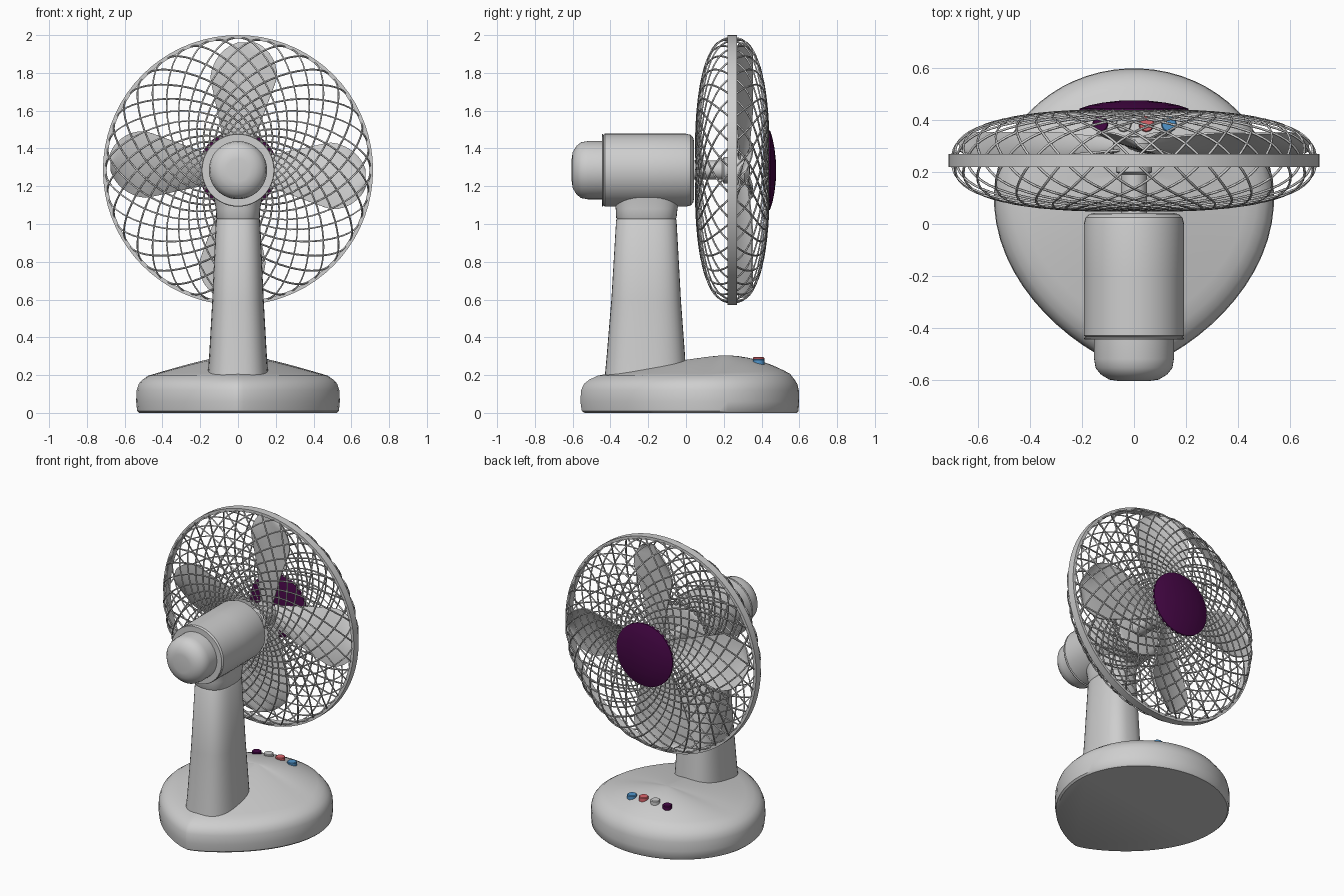
import bpy, bmesh, math
from math import sin, cos, pi
from mathutils import Matrix, Vector

if "Cube" in bpy.data.objects:
    bpy.data.objects.remove(bpy.data.objects["Cube"])

AXIS_Z = 1.285      # height of the motor axis
GUARD_Y = 0.245     # middle plane of the guard


def material(name, r, g, b):
    m = bpy.data.materials.new(name)
    m.use_nodes = True
    m.diffuse_color = (r, g, b, 1)
    m.node_tree.nodes["Principled BSDF"].inputs["Base Color"].default_value = (r, g, b, 1)
    return m


GREY = material("light grey plastic", 0.62, 0.62, 0.62)
PURPLE = material("dark purple", 0.06, 0.002, 0.06)
RED = material("coral red", 0.72, 0.13, 0.15)
BLUE = material("sky blue", 0.08, 0.30, 0.60)


def finish(bm, name, mat, angle=35):
    bmesh.ops.recalc_face_normals(bm, faces=bm.faces)
    mesh = bpy.data.meshes.new(name)
    bm.to_mesh(mesh)
    bm.free()
    mesh.materials.append(mat)
    ob = bpy.data.objects.new(name, mesh)
    bpy.context.collection.objects.link(ob)
    bpy.ops.object.select_all(action='DESELECT')
    ob.select_set(True)
    bpy.context.view_layer.objects.active = ob
    bpy.ops.object.shade_smooth_by_angle(angle=math.radians(angle))
    return ob


def loft(name, rings, mat, closed=False, angle=35):
    """Skin a list of equal-length point rings; cap the ends unless closed."""
    bm = bmesh.new()
    loops = [[bm.verts.new(p) for p in ring] for ring in rings]
    n = len(loops[0])
    pairs = list(zip(loops, loops[1:])) + ([(loops[-1], loops[0])] if closed else [])
    for a, b in pairs:
        for i in range(n):
            j = (i + 1) % n
            bm.faces.new((a[i], a[j], b[j], b[i]))
    if not closed:
        bm.faces.new(loops[0])
        bm.faces.new(loops[-1])
    return finish(bm, name, mat, angle)


def lathe(name, profile, mat, sides=48, closed=False):
    """Turn (y, radius) points around the motor axis."""
    rings = [[(r * cos(2 * pi * i / sides), y, AXIS_Z + r * sin(2 * pi * i / sides))
              for i in range(sides)] for y, r in profile]
    return loft(name, rings, mat, closed)


# Base: egg-shaped outline shrunk inwards while rising to a soft hump
def outline(a):
    c, s = cos(a), sin(a)
    if s >= 0:
        return 0.54 * c, 0.1 + 0.5 * s
    return math.copysign(0.54 * abs(c) ** 1.5, c), 0.1 + 0.66 * s


def base_ring(scale, z=None):
    ring = []
    for i in range(64):
        a = 2 * pi * (i + 0.5) / 64
        x, y = outline(a)
        power = 1.25 + 0.75 * max(0, sin(a))
        h = 0.178 + 0.127 * (1 - scale ** power) if z is None else z
        ring.append((x * scale, 0.2 + (y - 0.2) * scale, h))
    return ring


rings = [base_ring(s, z) for s, z in ((0.97, 0), (0.99, 0.01), (1, 0.06), (0.995, 0.12), (0.975, 0.153), (0.94, 0.175))]
rings += [base_ring(s) for s in (0.88, 0.8, 0.7, 0.6, 0.5, 0.4, 0.3, 0.2, 0.1, 0.03)]
loft("base", rings, GREY, angle=40)


# Column and neck: rounded oblong sections
def oblong(z, half_x, y0, y1, n=40):
    ring = []
    for i in range(n):
        c, s = cos(2 * pi * i / n), sin(2 * pi * i / n)
        ring.append((half_x * math.copysign(abs(c) ** 0.75, c),
                     (y0 + y1) / 2 + (y1 - y0) / 2 * math.copysign(abs(s) ** 0.75, s), z))
    return ring


loft("column", [oblong(0.14, 0.165, -0.435, 0.005), oblong(0.3, 0.153, -0.42, -0.005),
                oblong(0.6, 0.136, -0.395, -0.027), oblong(1.02, 0.117, -0.37, -0.05),
                oblong(1.028, 0.112, -0.365, -0.055)], GREY)
loft("neck", [oblong(1.026, 0.112, -0.365, -0.055), oblong(1.034, 0.117, -0.37, -0.05),
              oblong(1.08, 0.118, -0.372, -0.045), oblong(1.15, 0.13, -0.385, -0.03)], GREY)

# Motor housing, rear cap, shaft and hub
lathe("motor_housing", [(-0.436, 0.185), (-0.43, 0.193), (-0.2, 0.193), (0.0, 0.193), (0.025, 0.187),
                        (0.038, 0.172), (0.043, 0.15)], GREY)
lathe("rear_cap", [(-0.605, 0.06), (-0.6, 0.095), (-0.58, 0.128), (-0.555, 0.148), (-0.52, 0.154),
                   (-0.43, 0.154)], GREY)
lathe("rear_seam", [(-0.446, 0.19), (-0.44, 0.193), (-0.436, 0.185)], GREY)
lathe("shaft", [(0.03, 0.05), (0.19, 0.05), (0.2, 0.07), (0.225, 0.07), (0.23, 0.08),
                (0.31, 0.08), (0.335, 0.055), (0.34, 0.02)], GREY, 32)

# Four blades: rounded paddles, slightly pitched and cupped
for k in range(4):
    bm = bmesh.new()
    rows, cols = 18, 10
    grid = []
    for i in range(rows + 1):
        t = i / rows
        r = 0.05 + 0.625 * sin(t * pi / 2)
        f = (r - 0.05) / 0.625
        width = (0.055 + 0.125 * min(1, f / 0.72) ** 1.1) * max(0.05, 1 - max(0, (f - 0.6) / 0.4) ** 2.6) ** 0.5
        shift = 0.045 * f
        row = []
        for j in range(cols + 1):
            u = 2 * j / cols - 1
            x = shift + width * u
            y = 0.29 - 0.045 * u * min(1, width / 0.12) + 0.02 * u * u
            row.append(bm.verts.new((x, y, r)))
        grid.append(row)
    for a, b in zip(grid, grid[1:]):
        for j in range(cols):
            bm.faces.new((a[j], a[j + 1], b[j + 1], b[j]))
    bmesh.ops.recalc_face_normals(bm, faces=bm.faces)
    bmesh.ops.solidify(bm, geom=bm.faces[:], thickness=0.008)
    bm.transform(Matrix.Translation((0, 0, AXIS_Z)) @ Matrix.Rotation(k * pi / 2, 4, 'Y'))
    finish(bm, f"blade_{k + 1}", GREY)


# Guard: two mirrored shells of crossing spiral wires, joined by a rim
def shell(a):
    """Radius and depth of the shell, from rim (a=0) to centre (a=pi/2)."""
    return 0.7 * cos(a) ** 0.8, 0.195 * sin(a) ** 0.75


def spiral():
    path, turn, prev = [], 0, None
    a = 0.0
    while True:
        r, d = shell(a)
        if r < 0.18:
            return path
        if prev:
            turn += math.hypot(r - prev[0], d - prev[1]) / r
        path.append((r, d, turn))
        prev = (r, d)
        a += 0.03 if a < 0.2 else 0.09


WIRES = 32
path = spiral()
for side, label in ((-1, "rear"), (1, "fan_side")):
    curve = bpy.data.curves.new(label + "_guard_wires", 'CURVE')
    curve.dimensions = '3D'
    curve.bevel_depth = 0.005
    curve.bevel_resolution = 0
    for w in range(WIRES):
        for sense in (-1, 1):
            sp = curve.splines.new('POLY')
            sp.points.add(len(path) - 1)
            for pt, (r, d, turn) in zip(sp.points, path):
                t = 2 * pi * w / WIRES + sense * turn
                pt.co = (r * sin(t), GUARD_Y + side * d, AXIS_Z + r * cos(t), 1)
    curve.materials.append(GREY)
    ob = bpy.data.objects.new(label + "_guard_wires", curve)
    bpy.context.collection.objects.link(ob)
    bpy.ops.object.select_all(action='DESELECT')
    ob.select_set(True)
    bpy.context.view_layer.objects.active = ob
    bpy.ops.object.convert(target='MESH')

lathe("guard_rim", [(0.22, 0.695), (0.22, 0.715), (0.27, 0.715), (0.27, 0.695)], GREY, 72, closed=True)
lathe("guard_badge", [(0.425, 0.2), (0.43, 0.21), (0.445, 0.21), (0.458, 0.17), (0.468, 0.12),
                      (0.475, 0.06), (0.477, 0.015)], PURPLE)

# Row of control buttons
for x, z, mat, label in ((-0.13, 0.285, PURPLE, "purple"), (-0.04, 0.295, GREY, "grey"),
                         (0.048, 0.295, RED, "red"), (0.135, 0.285, BLUE, "blue")):
    rings = [[(x + r * cos(2 * pi * i / 24), 0.385 + r * sin(2 * pi * i / 24), z + dz) for i in range(24)]
             for r, dz in ((0.03, -0.06), (0.03, -0.004), (0.026, 0))]
    loft(label + "_button", rings, mat)
